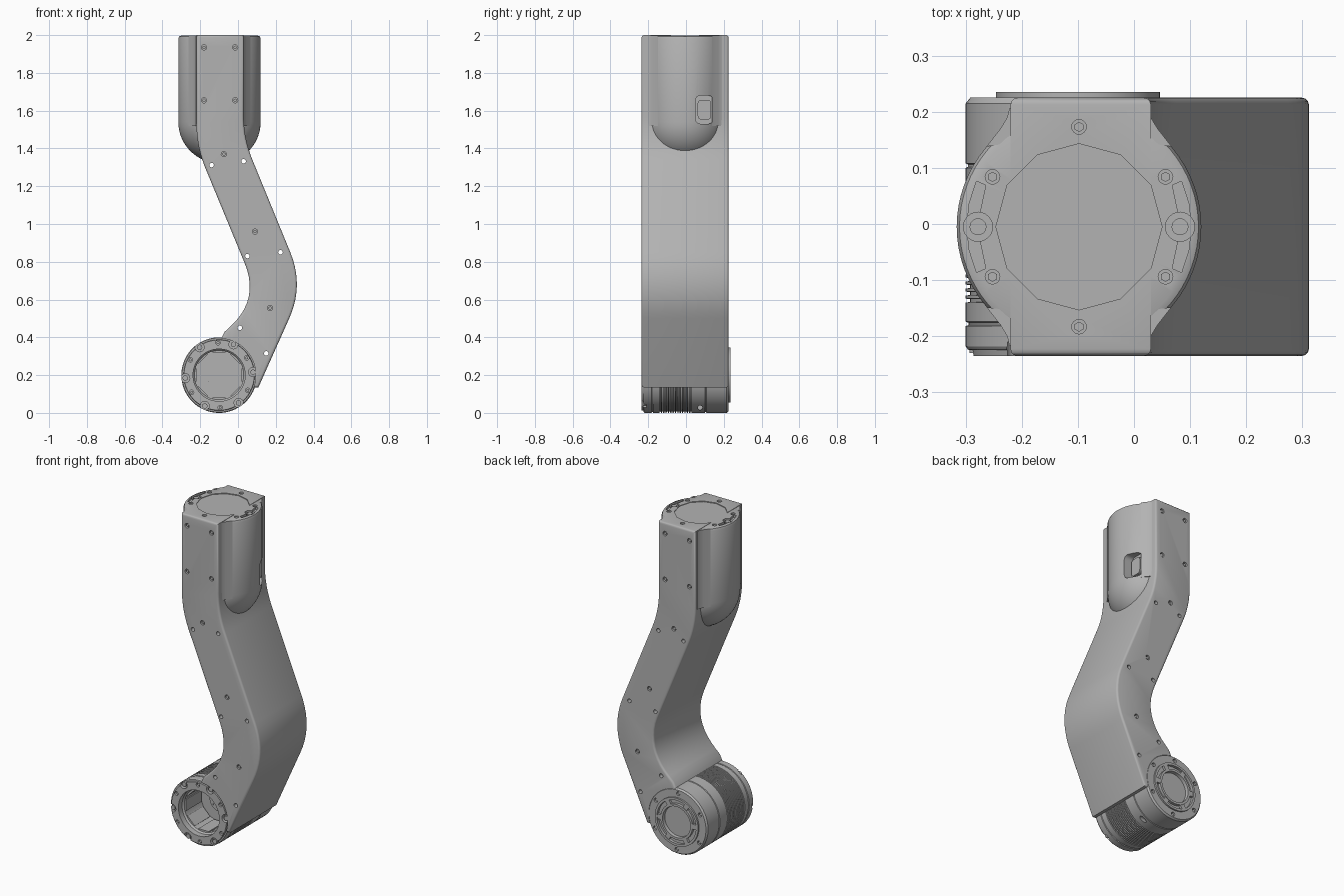
import bpy, bmesh, math
from mathutils import Matrix, Vector

cube = bpy.data.objects.get("Cube")
if cube:
    bpy.data.objects.remove(cube, do_unlink=True)

grey = bpy.data.materials.new("cast_grey")
grey.use_nodes = True
grey.diffuse_color = (0.45, 0.45, 0.45, 1)
grey.node_tree.nodes["Principled BSDF"].inputs["Base Color"].default_value = grey.diffuse_color

HX, HY = -0.098, -0.005      # upright head axis
DX, DZ = -0.1, 0.2           # drum axis
FRONT, BACK = -0.235, 0.225
TURN = {"x": Matrix.Rotation(math.pi / 2, 4, "Y"),
        "y": Matrix.Rotation(-math.pi / 2, 4, "X"),
        "z": Matrix.Identity(4)}


def make(name, bm):
    bmesh.ops.recalc_face_normals(bm, faces=bm.faces)
    mesh = bpy.data.meshes.new(name)
    bm.to_mesh(mesh)
    bm.free()
    ob = bpy.data.objects.new(name, mesh)
    bpy.context.collection.objects.link(ob)
    mesh.materials.append(grey)
    return ob


def select(ob):
    bpy.ops.object.select_all(action="DESELECT")
    ob.select_set(True)
    bpy.context.view_layer.objects.active = ob


def smooth(ob):
    select(ob)
    bpy.ops.object.shade_smooth_by_angle(angle=math.radians(32))


def cut(ob, *cutters):
    select(ob)
    for c in cutters:
        mod = ob.modifiers.new("cut", "BOOLEAN")
        mod.operation, mod.solver, mod.object = "DIFFERENCE", "EXACT", c
        bpy.ops.object.modifier_apply(modifier=mod.name)


def rod(bm, centre, axis, r, length, seg=16):
    bmesh.ops.create_cone(bm, cap_ends=True, segments=seg, radius1=r, radius2=r, depth=length,
                          matrix=Matrix.Translation(centre) @ TURN[axis])


def lathe(name, profile, axis, centre, seg=72):
    bm = bmesh.new()
    vs = [bm.verts.new((r, 0, h)) for r, h in profile]
    es = [bm.edges.new(p) for p in zip(vs, vs[1:])]
    bmesh.ops.spin(bm, geom=vs + es, cent=(0, 0, 0), axis=(0, 0, 1),
                   angle=2 * math.pi, steps=seg, use_duplicate=False)
    bmesh.ops.remove_doubles(bm, verts=bm.verts, dist=1e-5)
    bm.transform(Matrix.Translation(centre) @ TURN[axis])
    return make(name, bm)


def prism(bm, points, shift):
    """Extrude a closed outline and return its cap edges."""
    face = bm.faces.new([bm.verts.new(p) for p in points])
    out = bmesh.ops.extrude_face_region(bm, geom=[face])["geom"]
    bmesh.ops.translate(bm, vec=shift, verts=[g for g in out if isinstance(g, bmesh.types.BMVert)])
    end = [g for g in out if isinstance(g, bmesh.types.BMFace)][0]
    if face.is_valid:
        return list(face.edges) + list(end.edges)
    return list(end.edges)


def rounded(points, n=10):
    """Outline whose corners (x, z, leg length) become smooth bends."""
    out = []
    for i, (x, z, d) in enumerate(points):
        p = Vector((x, z))
        if not d:
            out.append(p)
            continue
        a, b = (p + (Vector(points[j % len(points)][:2]) - p).normalized() * d for j in (i - 1, i + 1))
        for k in range(n + 1):
            t = k / n
            out.append(a * (1 - t) ** 2 + p * 2 * t * (1 - t) + b * t * t)
    return out


def ring(count, start, radius):
    for k in range(count):
        a = math.radians(start + 360 * k / count)
        yield radius * math.cos(a), radius * math.sin(a)


# Arm: bent slab
outline = rounded([(-0.22, 2, 0), (-0.22, 1.41, 0.12), (0.115, 0.6, 0.21), (-0.07, 0.43, 0),
                   (-0.09, 0.39, 0), (-0.08, 0.2, 0), (0.0, 0.135, 0), (0.108, 0.135, 0),
                   (0.349, 0.674, 0.19), (0.03, 1.453, 0.12), (0.03, 2, 0)])
bm = bmesh.new()
caps = prism(bm, [(p.x, FRONT, p.y) for p in outline], (0, BACK - FRONT, 0))
bmesh.ops.recalc_face_normals(bm, faces=bm.faces)
caps = [e for e in bm.edges if abs(e.verts[0].co.y - e.verts[1].co.y) < 1e-5]
bmesh.ops.bevel(bm, geom=caps, offset=0.012, segments=3, profile=0.5, affect="EDGES")
arm = make("arm", bm)

# Arm bolt holes, blind and through, on both faces
blind = [(-0.18, 1.935), (-0.015, 1.935), (-0.18, 1.655), (-0.015, 1.655),
         (-0.075, 1.37), (0.09, 0.96), (0.17, 0.555)]
through = [(-0.14, 1.312), (0.03, 1.332), (0.05, 0.83), (0.225, 0.85), (0.01, 0.45), (0.15, 0.315)]
holes, screws = bmesh.new(), bmesh.new()
for x, z in blind:
    for y in (FRONT, BACK):
        rod(holes, (x, y, z), "y", 0.014, 0.03)
        rod(screws, (x, y * 0.95, z), "y", 0.009, 0.015, 6)
for x, z in through:
    rod(holes, (x, 0, z), "y", 0.012, 1)
arm_holes = make("arm_hole_cutter", holes)

# Head: upright housing with a ball-shaped lower end
R, BALL = 0.218, 1.54
profile = [(R * math.sin(a), BALL - R * math.cos(a)) for a in (math.pi / 2 * k / 14 for k in range(15))]
head = lathe("head_housing", profile + [(R, 1.982), (R - 0.005, 1.993), (R - 0.016, 1.998), (0, 1.998)],
             "z", (HX, HY, 0))

# Webs blending the head into the slab
bm = bmesh.new()
for sx in (1, -1):
    for sy in (1, -1):
        web = [(0.1, 0.21), (0.124, 0.212), (0.128, 0.195), (0.14, 0.175), (0.165, 0.143), (0.12, 0.15)]
        prism(bm, [(HX + sx * x, HY + sy * y, BALL - 0.02) for x, y in web], (0, 0, 1.997 - BALL + 0.02))
webs = make("head_webs", bm)

# Head bore, rim and lug recesses
bore = lathe("bore_cutter", [(0, 1.76), (0.13, 1.76), (0.13, 1.95), (0.138, 1.96), (0.138, 2.1), (0, 2.1)],
             "z", (HX, HY, 0))
bm = bmesh.new()
rod(bm, (HX, HY, 2.02), "z", 0.148, 0.05, 12)
rim = make("rim_cutter", bm)
bm = bmesh.new()
lugs = bmesh.new()
for s in (1, -1):
    rod(bm, (HX + s * 0.18, HY, 2.0), "z", 0.026, 0.06, 24)
    rod(lugs, (HX + s * 0.18, HY, 1.978), "z", 0.015, 0.03, 20)
for x, y in list(ring(6, 30, 0.178)):
    rod(bm, (HX + x, HY + y, 2.0), "z", 0.013, 0.03)
    rod(screws, (HX + x, HY + y, 1.985), "z", 0.009, 0.015, 6)
top_holes = make("top_hole_cutter", bm)
bm = bmesh.new()
for s in (1, -1):
    arc = [(r * math.cos(math.radians(a)), r * math.sin(math.radians(a)))
           for r, sweep in ((0.2, (-24, -12, 0, 12, 24)), (0.182, (24, 0, -24))) for a in sweep]
    prism(bm, [(HX + s * x, HY + y, 1.985) for x, y in arc], (0, 0, 0.05))
crescents = make("crescent_cutter", bm)

# Side window with a rounded frame and a socket inside
window = rounded([(0.05, 1.53, 0.03), (0.145, 1.53, 0.03), (0.145, 1.68, 0.03), (0.05, 1.68, 0.03)], 5)
bm = bmesh.new()
prism(bm, [(0.055, p.x, p.y) for p in window], (0.2, 0, 0))
window_cutter = make("window_cutter", bm)
bm = bmesh.new()
prism(bm, [(0.04, 0.0975 + (p.x - 0.0975) * 0.75, 1.605 + (p.y - 1.605) * 0.7) for p in window], (0.03, 0, 0))
make("window_socket", bm)

cut(arm, arm_holes, bore, rim, top_holes)
cut(head, bore, rim, top_holes, crescents, window_cutter)

# Drum: turned joint body with fins, front bore and stepped rear cap
fins = []
for k in range(14):
    y = -0.14 + k * 0.0125
    fins += [(0.2, y), (0.192, y + 0.001), (0.192, y + 0.006), (0.2, y + 0.007)]
drum = lathe("drum", [(0, -0.03), (0.13, -0.03), (0.13, -0.19), (0.138, -0.2), (0.138, -0.235),
                      (0.186, -0.235), (0.188, -0.225), (0.196, -0.224), (0.2, -0.218),
                      (0.2, -0.182), (0.195, -0.18), (0.195, -0.176), (0.2, -0.174)] + fins +
             [(0.2, 0.1), (0.196, 0.102), (0.196, 0.106), (0.2, 0.108), (0.2, 0.215), (0.192, 0.225),
              (0.146, 0.225), (0.146, 0.235), (0.132, 0.235), (0.132, 0.218), (0.108, 0.218),
              (0.108, 0.235), (0.094, 0.235), (0.092, 0.215), (0, 0.215)], "y", (DX, 0, DZ))
bm = bmesh.new()
rod(bm, (DX, 0, DZ), "y", 0.194, 1, 72)
drum_seat = make("drum_seat_cutter", bm)
cut(arm, drum_seat)

# Drum screws and lug notches
bm = bmesh.new()
for x, z in ring(6, 32, 0.172):
    for y in (FRONT, BACK):
        rod(bm, (DX + x, y, DZ + z), "y", 0.012, 0.03)
        rod(screws, (DX + x, y * 0.94, DZ + z), "y", 0.008, 0.015, 6)
for x, z in ring(6, 5, 0.18):
    rod(bm, (DX + x, FRONT, DZ + z), "y", 0.024, 0.05, 24)
    rod(lugs, (DX + x, FRONT + 0.018, DZ + z), "y", 0.014, 0.025, 20)
rod(bm, (DX + 0.1, 0.075, DZ - 0.173), "x", 0.012, 0.08)
drum_holes = make("drum_hole_cutter", bm)
cut(drum, drum_holes)

# Bridges across the slotted rear ring
bm = bmesh.new()
for k in range(6):
    m = Matrix.Translation((DX, 0.222, DZ)) @ Matrix.Rotation(math.pi / 3 * k, 4, "Y")
    bmesh.ops.create_cube(bm, size=1, matrix=m @ Matrix.Translation((0.12, 0, 0)) @
                          Matrix.Diagonal((0.03, 0.02, 0.03, 1)))
make("rear_ring_bridges", bm)

# Pads and floor plates inside both bores
pads, plates = bmesh.new(), bmesh.new()
for base in (Matrix.Translation((HX, HY, 1.76)),
             Matrix.Translation((DX, -0.03, DZ)) @ Matrix.Rotation(math.pi / 2, 4, "X")):
    for k in range(8):
        bmesh.ops.create_cube(pads, size=1, matrix=base @ Matrix.Rotation(math.pi / 4 * k, 4, "Z") @
                              Matrix.Translation((0.126, 0, 0.085)) @ Matrix.Diagonal((0.014, 0.07, 0.15, 1)))
    for x, y, r in ((0, 0, 0.066), (-0.048, -0.03, 0.008)):
        bmesh.ops.create_cone(plates, cap_ends=True, segments=40, radius1=r, radius2=r, depth=0.012 if r < 0.01 else 0.008,
                              matrix=base @ Matrix.Translation((x, y, 0.003)))
make("bore_pads", pads)
plate = make("bore_floor_plates", plates)
screw_ob = make("screws", screws)
lug_ob = make("lugs", lugs)

for c in (arm_holes, bore, rim, top_holes, crescents, window_cutter, drum_seat, drum_holes):
    bpy.data.objects.remove(c, do_unlink=True)
for ob in (arm, head, webs, drum, plate, lug_ob):
    smooth(ob)
